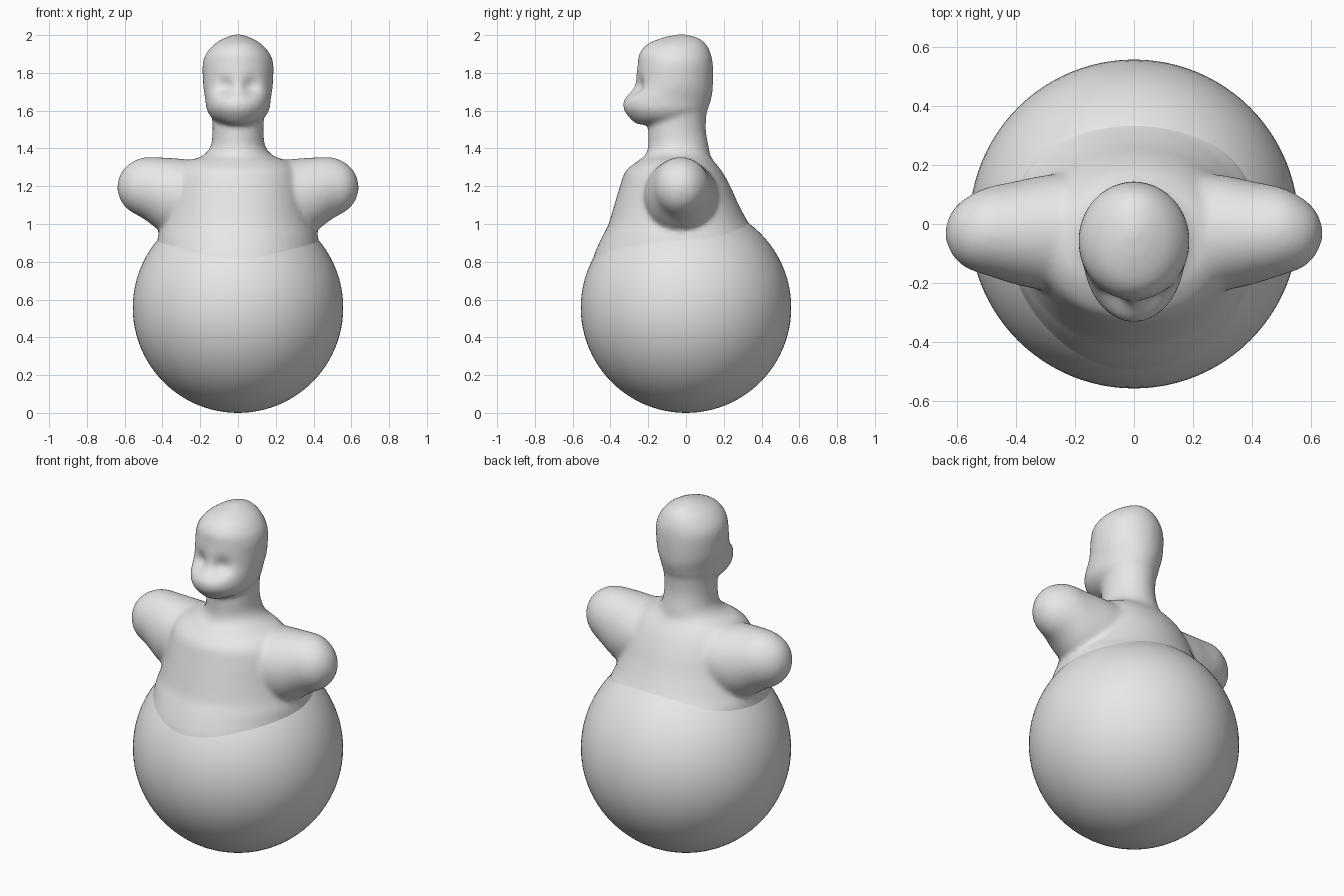
import bpy, bmesh, math
from mathutils import Vector

if "Cube" in bpy.data.objects:
    bpy.data.objects.remove(bpy.data.objects["Cube"])

grey = bpy.data.materials.new("plain grey")
grey.diffuse_color = (0.8, 0.8, 0.8, 1)
grey.use_nodes = True
grey.node_tree.nodes["Principled BSDF"].inputs["Base Color"].default_value = grey.diffuse_color


def spline(rows, steps):
    """Catmull-Rom interpolation of a short list of section rows."""
    out = []
    for i in range(len(rows) - 1):
        p0, p1 = rows[max(i - 1, 0)], rows[i]
        p2, p3 = rows[i + 1], rows[min(i + 2, len(rows) - 1)]
        for s in range(steps):
            t = s / steps
            out.append([0.5 * (2 * b + (c - a) * t + (2 * a - 5 * b + 4 * c - d) * t * t
                               + (3 * b - a - 3 * c + d) * t ** 3)
                        for a, b, c, d in zip(p0, p1, p2, p3)])
    out.append(list(rows[-1]))
    return out


def loft(bm, rows, place, steps=4, n=48):
    """Closed loft of elliptical sections; place(row, cos, sin) gives a point."""
    rings = []
    for row in spline(rows, steps):
        rings.append([bm.verts.new(place(row, math.cos(2 * math.pi * k / n),
                                         math.sin(2 * math.pi * k / n))) for k in range(n)])
    for a, b in zip(rings, rings[1:]):
        for k in range(n):
            bm.faces.new((a[k], a[(k + 1) % n], b[(k + 1) % n], b[k]))
    bm.faces.new(rings[0][::-1])
    bm.faces.new(rings[-1])
    return [v for r in rings for v in r]


def upright(row, c, s):
    z, half_width, front, back = row
    return Vector((half_width * c, (front + back) / 2 + (back - front) / 2 * s, z))


bm = bmesh.new()

# torso and neck: height, half width, front y, back y
loft(bm, [(0.60, 0.36, -0.40, 0.36), (0.75, 0.43, -0.495, 0.42), (0.82, 0.44, -0.492, 0.43),
          (0.90, 0.43, -0.46, 0.41), (0.95, 0.42, -0.435, 0.375), (1.00, 0.40, -0.41, 0.335),
          (1.10, 0.37, -0.38, 0.28), (1.20, 0.35, -0.35, 0.235), (1.28, 0.32, -0.32, 0.19),
          (1.33, 0.27, -0.26, 0.15), (1.36, 0.19, -0.22, 0.13), (1.41, 0.145, -0.20, 0.12),
          (1.50, 0.135, -0.20, 0.105), (1.60, 0.14, -0.19, 0.11)], upright)

# head
head = loft(bm, [(1.527, 0.06, -0.26, 0.0), (1.55, 0.125, -0.288, 0.07), (1.60, 0.164, -0.327, 0.112),
                 (1.65, 0.172, -0.332, 0.13), (1.69, 0.178, -0.305, 0.14), (1.72, 0.183, -0.28, 0.142),
                 (1.78, 0.187, -0.265, 0.144), (1.85, 0.187, -0.255, 0.142), (1.90, 0.17, -0.248, 0.132),
                 (1.95, 0.128, -0.208, 0.108), (1.985, 0.07, -0.13, 0.065), (2.003, 0.02, -0.05, 0.0)],
            upright)

# eye sockets pressed into the face
for v in head:
    if v.co.y < -0.1:
        dx, dz = (abs(v.co.x) - 0.065) / 0.04, (v.co.z - 1.725) / 0.045
        v.co.y += 0.04 * math.exp(-dx * dx - dz * dz)

# arm stumps: x, centre y, centre z, half depth, half height
for side in (-1, 1):
    loft(bm, [(0.15, -0.03, 1.15, 0.21, 0.18), (0.30, -0.03, 1.145, 0.195, 0.20),
              (0.40, -0.03, 1.155, 0.175, 0.197), (0.50, -0.025, 1.19, 0.148, 0.162),
              (0.57, -0.03, 1.195, 0.118, 0.128), (0.615, -0.03, 1.195, 0.075, 0.082),
              (0.637, -0.03, 1.195, 0.025, 0.027)],
         lambda r, c, s: Vector((side * r[0], r[1] + r[3] * c, r[2] + r[4] * s)))

bmesh.ops.recalc_face_normals(bm, faces=bm.faces)
mesh = bpy.data.meshes.new("upper_body")
bm.to_mesh(mesh)
bm.free()
upper = bpy.data.objects.new("upper_body", mesh)
bpy.context.collection.objects.link(upper)
mesh.materials.append(grey)
mesh.shade_smooth()

# fuse the parts into one soft skin
fuse = upper.modifiers.new("fuse", 'REMESH')
fuse.mode = 'VOXEL'
fuse.voxel_size = 0.013
fuse.use_smooth_shade = True
soften = upper.modifiers.new("soften", 'SMOOTH')
soften.factor = 0.5
soften.iterations = 10

# round base
bpy.ops.mesh.primitive_uv_sphere_add(segments=96, ring_count=48, radius=0.557, location=(0, 0, 0.557))
base = bpy.context.object
base.name = "round_base"
base.data.materials.append(grey)
base.data.shade_smooth()
